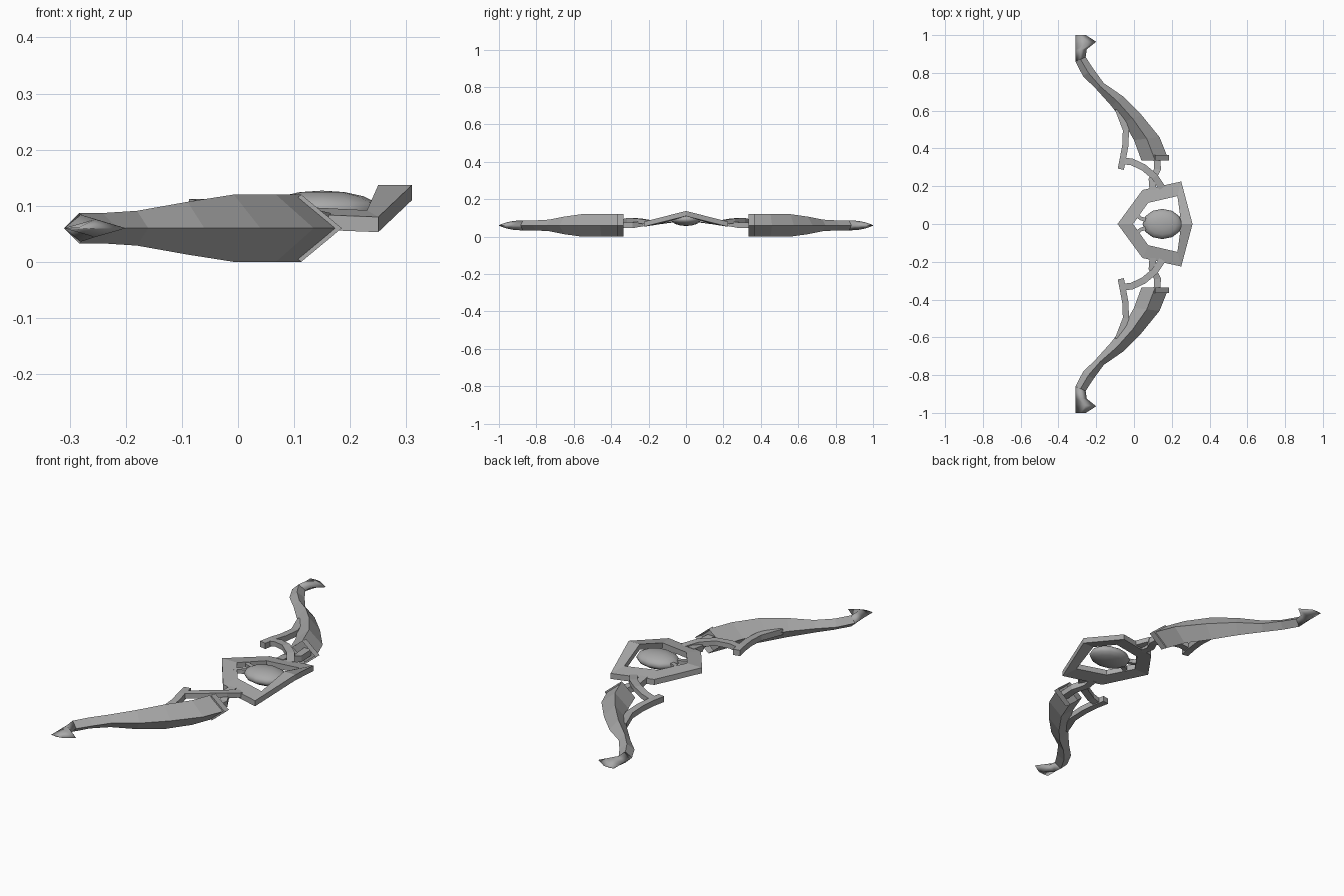
import bpy
import bmesh
from mathutils import Vector

cube = bpy.data.objects.get("Cube")
if cube:
    bpy.data.objects.remove(cube, do_unlink=True)

grey = bpy.data.materials.new("plain_grey")
grey.use_nodes = True
colour = (0.4, 0.4, 0.4, 1)
grey.diffuse_color = colour
grey.node_tree.nodes["Principled BSDF"].inputs["Base Color"].default_value = colour
MID = 0.06


def finish(name, bm, mirror=True, smooth=False):
    bmesh.ops.recalc_face_normals(bm, faces=bm.faces)
    mesh = bpy.data.meshes.new(name)
    bm.to_mesh(mesh)
    bm.free()
    mesh.materials.append(grey)
    for p in mesh.polygons:
        p.use_smooth = smooth
    obj = bpy.data.objects.new(name, mesh)
    bpy.context.collection.objects.link(obj)
    if mirror:
        mod = obj.modifiers.new("mirror", "MIRROR")
        mod.use_axis = (False, True, False)
        mod.use_clip = False
        mod.merge_threshold = 0.0001
    return obj


def loft(sections, closed=False):
    """Skin a row of equal cross-sections; returns the mesh and its first cap."""
    bm = bmesh.new()
    rings = [[bm.verts.new(p) for p in s] for s in sections]
    n = len(rings[0])
    pairs = list(zip(rings, rings[1:]))
    if closed:
        pairs.append((rings[-1], rings[0]))
    for a, b in pairs:
        for i in range(n):
            j = (i + 1) % n
            bm.faces.new((a[i], a[j], b[j], b[i]))
    cap = None
    if not closed:
        cap = bm.faces.new(rings[0])
        bm.faces.new(rings[-1])
    return bm, cap


def diamond(inner, outer, half):
    """Four-sided limb section with ridges above and below."""
    a, b = Vector((*inner, MID)), Vector((*outer, MID))
    mid = (a + b) / 2
    up = Vector((0, 0, half))
    return [a, mid + up, b, mid - up]


def bar(name, path, width, thick):
    """Flat-sided bar along a path of (x, y, z)."""
    pts = [Vector(p) for p in path]
    sections = []
    for i, p in enumerate(pts):
        d = pts[min(i + 1, len(pts) - 1)] - pts[max(i - 1, 0)]
        side = Vector((-d.y, d.x, 0)).normalized() * width / 2
        up = Vector((0, 0, thick / 2))
        sections.append([p - side - up, p + side - up, p + side + up, p - side + up])
    return finish(name, loft(sections)[0])


# Limbs: tapering diamond section, recessed at the inner end
limb = [
    ((0.04, 0.335), (0.185, 0.335), 0.06),
    ((0.0, 0.444), (0.135, 0.46), 0.06),
    ((-0.055, 0.54), (0.04, 0.577), 0.06),
    ((-0.12, 0.625), (-0.06, 0.677), 0.047),
    ((-0.2, 0.714), (-0.16, 0.746), 0.031),
    ((-0.27, 0.783), (-0.214, 0.82), 0.027),
    ((-0.31, 0.86), (-0.256, 0.884), 0.027),
]
bm, cap = loft([diamond(*s) for s in limb])
bmesh.ops.inset_individual(bm, faces=[cap], thickness=0.012)
bmesh.ops.translate(bm, verts=cap.verts, vec=(0, 0.03, 0))
finish("limb", bm)

# Flared limb tips
tip = [
    limb[-1],
    ((-0.31, 0.92), (-0.25, 0.925), 0.024),
    ((-0.31, 0.955), (-0.2, 0.965), 0.016),
    ((-0.31, 1.0), (-0.255, 1.0), 0.002),
]
finish("limb_tip", loft([diamond(*s) for s in tip])[0], smooth=True)

# Grip frame: five-sided ring, folded up along the middle
half = [
    ((-0.087, 0), (-0.005, 0), 0.112),
    ((0.045, 0.18), (0.075, 0.112), 0.088),
    ((0.25, 0.225), (0.23, 0.148), 0.08),
    ((0.31, 0), (0.25, 0), 0.137),
]
ring = half + [((o[0], -o[1]), (i[0], -i[1]), z) for o, i, z in half[2:0:-1]]
sections = []
for o, i, z in ring:
    zi = z + 0.012 if o[1] else z
    sections.append([(*o, z - 0.027), (*o, z), (*i, zi), (*i, zi - 0.027)])
finish("grip_frame", loft(sections, closed=True)[0], mirror=False)

# Centre gem
bm = bmesh.new()
bmesh.ops.create_uvsphere(bm, u_segments=12, v_segments=8, radius=1)
bmesh.ops.scale(bm, verts=bm.verts, vec=(0.105, 0.08, 0.035))
bmesh.ops.translate(bm, verts=bm.verts, vec=(0.15, 0, 0.092))
finish("gem", bm, mirror=False, smooth=True)

# Clasp prongs beside the gem
bar("gem_clasp", [(0.01, 0.05, 0.095), (0.035, 0.03, 0.095), (0.065, 0.02, 0.095)], 0.02, 0.02)

# Links between frame and limb
bar("limb_link", [(0.1, 0.18, 0.075), (0.095, 0.235, 0.07), (0.125, 0.29, 0.06),
                  (0.12, 0.37, 0.06)], 0.036, 0.03)
bar("curved_arm", [(0.15, 0.19, 0.075), (0.11, 0.25, 0.085), (0.05, 0.3, 0.088),
                   (-0.01, 0.328, 0.08), (-0.06, 0.335, 0.07)], 0.036, 0.024)
bar("arrow_rest", [(-0.07, 0.29, 0.07), (-0.058, 0.35, 0.07), (-0.045, 0.42, 0.065),
                   (-0.043, 0.5, 0.06), (-0.085, 0.61, 0.06)], 0.033, 0.028)
